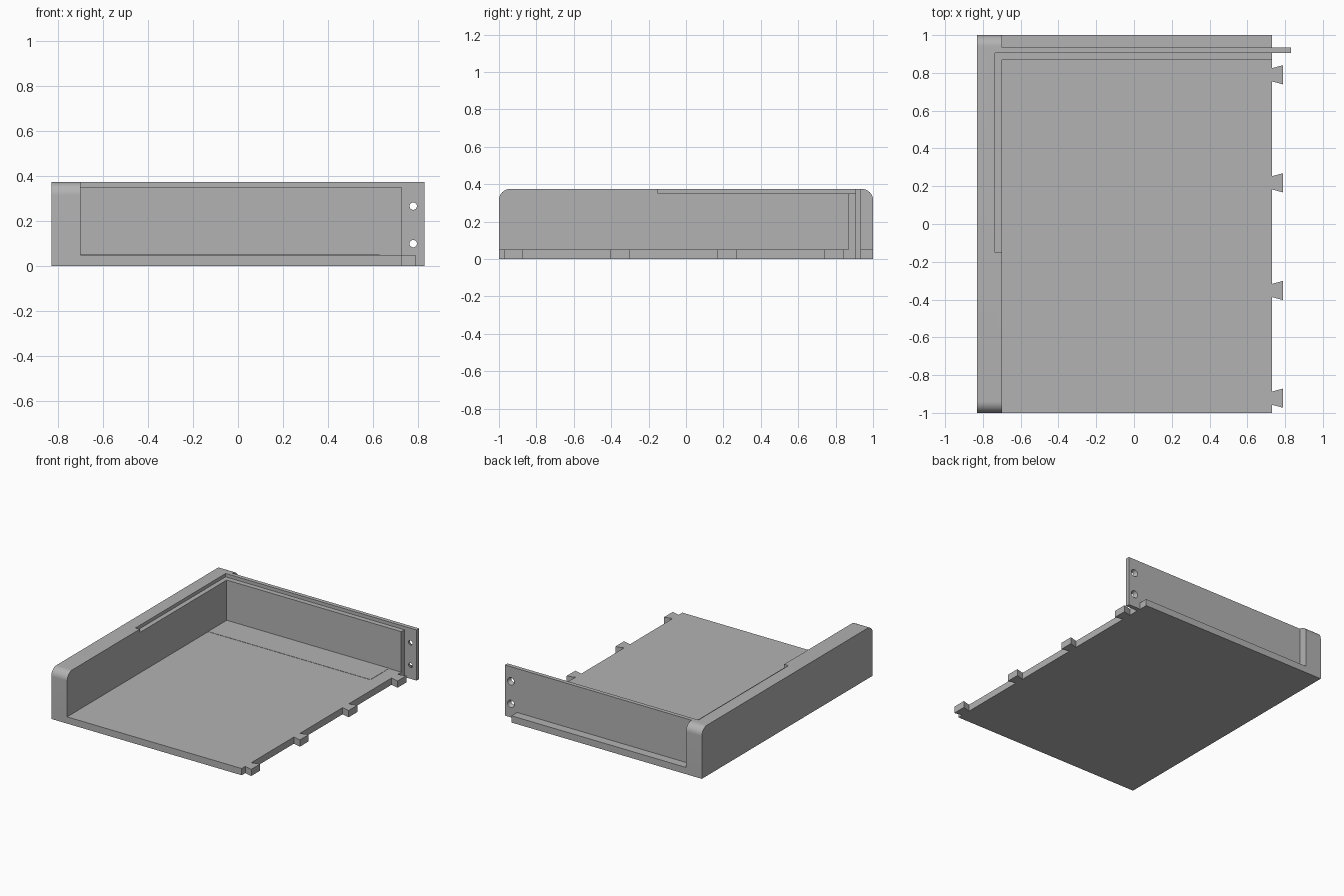
import bpy, bmesh, math
from mathutils import Vector

if "Cube" in bpy.data.objects:
    bpy.data.objects.remove(bpy.data.objects["Cube"])

grey = bpy.data.materials.new("plain grey")
grey.diffuse_color = (0.45, 0.45, 0.45, 1)
grey.use_nodes = True
grey.node_tree.nodes["Principled BSDF"].inputs["Base Color"].default_value = grey.diffuse_color

H, FLOOR, LEDGE = 0.375, 0.05, 0.35      # total, floor and ledge heights
XL, XI, XR = -0.83, -0.70, 0.73          # outer left, inner left, right edge


def prism(name, pts, axis, lo, hi):
    """Extrude a 2D outline along an axis (x: pts are y,z / y: x,z / z: x,y)."""
    place = {"x": lambda p, t: (t, p[0], p[1]),
             "y": lambda p, t: (p[0], t, p[1]),
             "z": lambda p, t: (p[0], p[1], t)}[axis]
    bm = bmesh.new()
    face = bm.faces.new([bm.verts.new(place(p, lo)) for p in pts])
    ext = bmesh.ops.extrude_face_region(bm, geom=[face])
    move = Vector(place((0, 0), hi - lo))
    bmesh.ops.translate(bm, vec=move,
                        verts=[v for v in ext["geom"] if isinstance(v, bmesh.types.BMVert)])
    bmesh.ops.recalc_face_normals(bm, faces=bm.faces)
    mesh = bpy.data.meshes.new(name)
    bm.to_mesh(mesh)
    bm.free()
    mesh.materials.append(grey)
    ob = bpy.data.objects.new(name, mesh)
    bpy.context.collection.objects.link(ob)
    return ob


def box(name, x0, x1, y0, y1, z0, z1):
    return prism(name, [(x0, y0), (x1, y0), (x1, y1), (x0, y1)], "z", z0, z1)


def cut(ob, cutter):
    cutter.hide_render = True
    cutter.hide_viewport = True
    mod = ob.modifiers.new("cut", "BOOLEAN")
    mod.operation = "DIFFERENCE"
    mod.solver = "EXACT"
    mod.object = cutter


# Floor with four dovetail tabs along its right edge
outline = [(XI, -1), (XR, -1)]
for y in (-0.922, -0.352, 0.218, 0.79):
    outline += [(XR, y - 0.035), (0.79, y - 0.051), (0.79, y + 0.051), (XR, y + 0.035)]
outline += [(XR, 1), (XI, 1)]
prism("floor", outline, "z", 0, FLOOR)

# Thin pad on the floor next to the back wall
box("floor_pad", XI, 0.63, 0.65, 0.868, FLOOR, FLOOR + 0.002)

# Side wall with rounded front and back top edges
R = 0.06
arc = [(R * math.cos(a), R * math.sin(a)) for a in [math.pi / 2 * i / 12 for i in range(13)]]
profile = [(-1, 0), (1, 0)]
profile += [(1 - R + c, H - R + s) for c, s in arc]
profile += [(-1 + R - c, H - R + s) for c, s in reversed(arc)]
wall = prism("side_wall", profile, "x", XL, XI)
cut(wall, box("groove_cutter", -0.735, XI + 0.05, -0.15, 0.905, LEDGE, H + 0.05))
bpy.context.view_layer.objects.active = wall
wall.select_set(True)
bpy.ops.object.shade_smooth_by_angle(angle=math.radians(30))

# Lower inner layer of the back wall
box("back_wall_ledge", XI, XR, 0.868, 0.905, FLOOR, LEDGE)

# Back plate, reaching past the floor as a mounting tab
plate = prism("back_plate", [(XI, FLOOR), (XR, FLOOR), (XR, 0), (0.83, 0), (0.83, H), (XI, H)],
              "y", 0.905, 0.935)

# Countersunk screw holes through the tab
for z in (0.10, 0.267):
    bpy.ops.mesh.primitive_cone_add(vertices=32, radius1=0.0295, radius2=0.0145, depth=0.04,
                                    location=(0.78, 0.92, z), rotation=(math.pi / 2, 0, 0))
    cone = bpy.context.object
    cone.name = "screw_hole_cutter"
    cone.data.materials.append(grey)
    cut(plate, cone)
